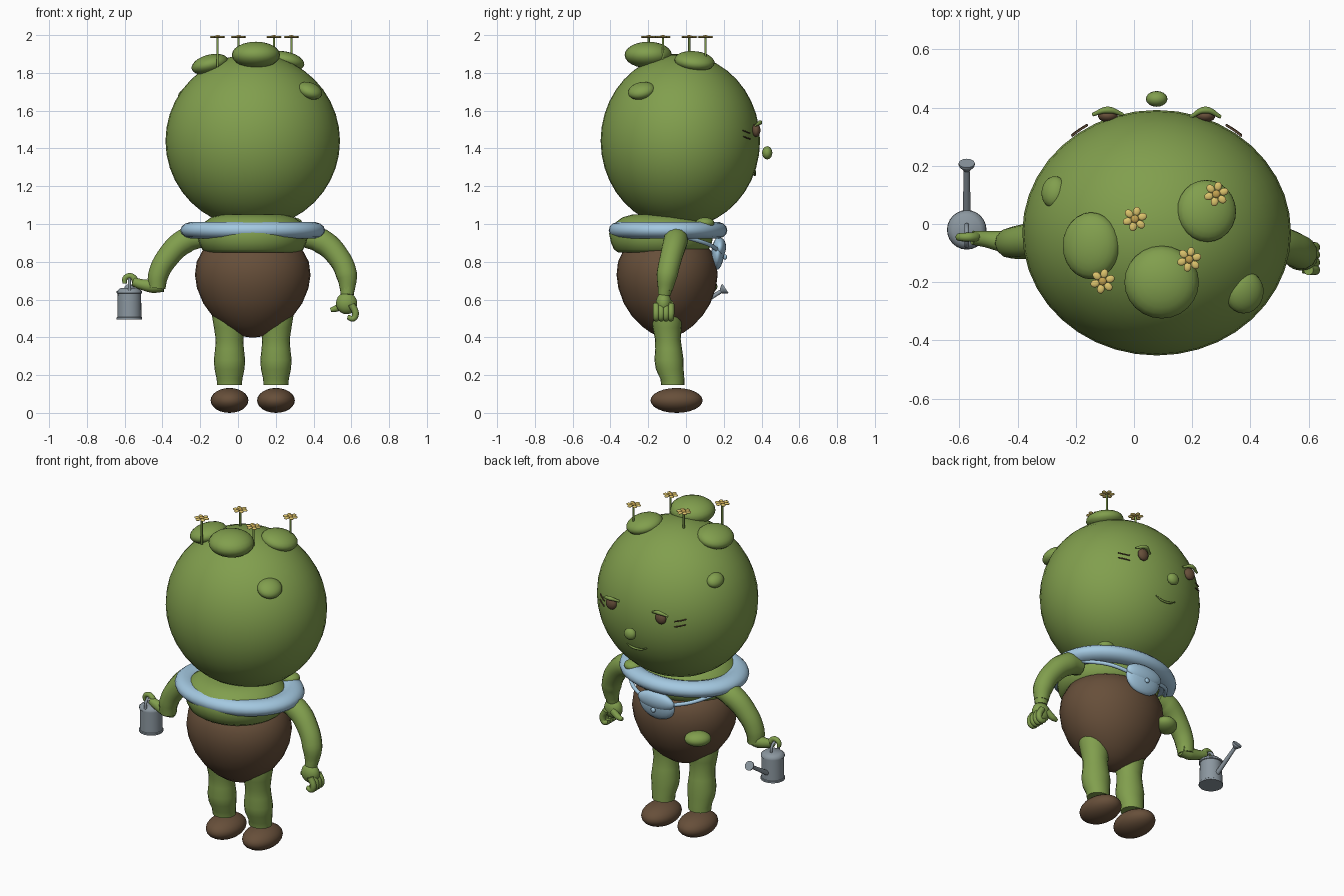
import bpy, math
from mathutils import Vector


def material(name, rgb):
    m = bpy.data.materials.new(name)
    m.diffuse_color = (*rgb, 1)
    return m


GREEN = material("moss green", (0.22, 0.345, 0.075))
BROWN = material("bark brown", (0.135, 0.078, 0.042))
BLUE = material("sky blue", (0.37, 0.58, 0.75))
GREY = material("tin grey", (0.26, 0.31, 0.35))
YELLOW = material("petal yellow", (0.72, 0.55, 0.15))
AMBER = material("pollen amber", (0.55, 0.36, 0.08))


def finish(ob, name, mat, angle=50):
    ob.name = name
    ob.data.materials.clear()
    ob.data.materials.append(mat)
    bpy.ops.object.select_all(action='DESELECT')
    bpy.context.view_layer.objects.active = ob
    ob.select_set(True)
    bpy.ops.object.transform_apply(location=False, rotation=False, scale=True)
    bpy.ops.object.shade_smooth_by_angle(angle=math.radians(angle))
    return ob


def blob(name, loc, radii, mat, rot=(0, 0, 0), seg=24):
    bpy.ops.mesh.primitive_uv_sphere_add(segments=seg, ring_count=seg // 2,
                                         location=loc, rotation=rot)
    ob = bpy.context.object
    ob.scale = radii
    return finish(ob, name, mat)


def lathe(name, loc, profile, mat, sy=1.0, seg=32):
    """Closed solid of revolution from (radius, z, y shift) rows."""
    verts, faces = [], []
    for r, z, *dy in profile:
        for i in range(seg):
            a = math.tau * i / seg
            verts.append((r * math.cos(a), r * sy * math.sin(a) + (dy[0] if dy else 0), z))
    n = len(profile)
    for j in range(n - 1):
        for i in range(seg):
            k = (i + 1) % seg
            faces.append((j * seg + i, j * seg + k, (j + 1) * seg + k, (j + 1) * seg + i))
    faces.append(tuple(reversed(range(seg))))
    faces.append(tuple(range((n - 1) * seg, n * seg)))
    me = bpy.data.meshes.new(name)
    me.from_pydata(verts, [], faces)
    ob = bpy.data.objects.new(name, me)
    ob.location = loc
    bpy.context.collection.objects.link(ob)
    return finish(ob, name, mat)


def tube(name, pts, radii, mat, res=4):
    """Smooth tapered tube through the points."""
    cu = bpy.data.curves.new(name, 'CURVE')
    cu.dimensions = '3D'
    cu.bevel_depth = 1.0
    cu.bevel_resolution = res
    cu.resolution_u = 6
    cu.use_fill_caps = True
    sp = cu.splines.new('BEZIER')
    sp.bezier_points.add(len(pts) - 1)
    if not isinstance(radii, (list, tuple)):
        radii = [radii] * len(pts)
    for bp, p, r in zip(sp.bezier_points, pts, radii):
        bp.co = p
        bp.radius = r
        bp.handle_left_type = bp.handle_right_type = 'AUTO'
    ob = bpy.data.objects.new(name, cu)
    bpy.context.collection.objects.link(ob)
    bpy.ops.object.select_all(action='DESELECT')
    bpy.context.view_layer.objects.active = ob
    ob.select_set(True)
    bpy.ops.object.convert(target='MESH')
    return finish(bpy.context.object, name, mat)


CX = 0.078  # body centre line

# Head and moss lumps
HEAD, HR = Vector((CX, -0.03, 1.44)), Vector((0.462, 0.422, 0.46))
blob("head", HEAD, HR, GREEN, seg=40)
lumps = [((0.095, -0.20, 1.895), (0.128, 0.125, 0.07), (0, 0, 0)),
         ((-0.148, -0.075, 1.845), (0.10, 0.115, 0.052), (0, -0.25, 0)),
         ((0.25, 0.045, 1.862), (0.103, 0.107, 0.05), (-0.1, 0.2, 0)),
         ((0.38, -0.235, 1.705), (0.068, 0.074, 0.042), (0.2, 0.35, 0)),
         ((-0.275, 0.11, 1.68), (0.045, 0.055, 0.035), (-0.2, -0.5, 0))]
for i, (loc, rad, rot) in enumerate(lumps):
    blob(f"head_lump_{i}", loc, rad, GREEN, rot)


def face_point(x, z, out=0.004):
    u, w = (x - HEAD.x) / HR.x, (z - HEAD.z) / HR.z
    return (x, HEAD.y + (HR.y + out) * math.sqrt(1 - u * u - w * w), z)


# Face
blob("nose", (CX, 0.43, 1.377), (0.037, 0.027, 0.035), GREEN, seg=20)
for s in (-1, 1):
    x = CX + s * 0.168
    blob("eye", (x, 0.372, 1.497), (0.034, 0.022, 0.036), BROWN, seg=20)
    tube("eyelid", [(x - 0.052, 0.372 + s * -0.004, 1.522), (x, 0.392, 1.537),
                    (x + 0.052, 0.372 - s * 0.004, 1.522)], [0.006, 0.012, 0.006], GREEN)
    for z in (1.455, 1.487):
        ends = [face_point(CX + s * d, z + dz, 0.012)
                for d, dz in ((0.238, -0.006), (0.265, 0), (0.292, 0.008))]
        tube("whisker", ends, 0.0035, BROWN, 2)
tube("mouth", [face_point(CX + d, z, 0.006) for d, z in
               ((-0.068, 1.282), (-0.03, 1.265), (0.03, 1.262), (0.068, 1.275))],
     [0.003, 0.006, 0.006, 0.003], GREEN)

# Flowers on top
for fx, fy in ((0.003, 0.017), (0.283, 0.103), (0.19, -0.122), (-0.108, -0.197)):
    tube("flower_stem", [(fx, fy, 1.83), (fx, fy, 1.985)], 0.006, GREEN, 2)
    blob("flower_center", (fx, fy, 1.993), (0.014, 0.014, 0.007), AMBER, seg=12)
    for k in range(6):
        a = math.tau * k / 6 + 0.3
        blob("petal", (fx + 0.027 * math.cos(a), fy + 0.027 * math.sin(a), 1.99),
             (0.016, 0.013, 0.006), YELLOW, (0, 0, a), seg=12)

# Torso, trousers and collar
lathe("chest", (CX, -0.13, 0), [(0.245, 0.85), (0.267, 0.865), (0.284, 0.90), (0.295, 0.95),
                                (0.27, 1.00), (0.22, 1.035), (0.165, 1.05)], GREEN, 0.94)
lathe("trousers", (CX, -0.10, 0),
      [(0.005, 0.398), (0.05, 0.405), (0.10, 0.425), (0.155, 0.46), (0.215, 0.515),
       (0.262, 0.58), (0.295, 0.66), (0.306, 0.73), (0.297, 0.80), (0.265, 0.86),
       (0.20, 0.91)], BROWN, 0.875)
bpy.ops.mesh.primitive_torus_add(major_radius=0.315, minor_radius=0.068, major_segments=40,
                                 minor_segments=14, location=(CX, -0.095, 0.967))
collar = bpy.context.object
collar.scale = (1, 0.82, 0.66)
finish(collar, "collar_ring", BLUE)
blob("shoulder_lump", (0.29, 0.10, 1.005), (0.05, 0.05, 0.03), GREEN)
blob("hip_lump", (-0.15, 0.10, 0.67), (0.075, 0.06, 0.042), GREEN, (0, 0, 0.7))

# Pouch with flap, button and straps
blob("pouch", (CX, 0.168, 0.845), (0.118, 0.034, 0.088), BLUE, (-0.08, 0, 0))
blob("pouch_flap", (CX, 0.178, 0.873), (0.122, 0.034, 0.055), BLUE, (-0.08, 0, 0))
blob("pouch_button", (CX, 0.207, 0.825), (0.015, 0.01, 0.015), BLUE, seg=12)
for s in (-1, 1):
    tube("strap", [(CX + s * 0.30, 0.0, 0.93), (CX + s * 0.20, 0.12, 0.892),
                   (CX + s * 0.09, 0.168, 0.862)], 0.011, BLUE)

# Legs and shoes
leg = [(0.066, 0.148, 0.01), (0.068, 0.18, 0.008), (0.079, 0.23, -0.006), (0.083, 0.28, -0.01),
       (0.076, 0.34, -0.012), (0.073, 0.39, -0.016), (0.082, 0.45, -0.02), (0.092, 0.51, -0.02),
       (0.085, 0.58, -0.02)]
for s in (-1, 1):
    x = CX + s * 0.123
    lathe("leg", (x, -0.08, 0), leg, GREEN, 0.93, 20)
    blob("shoe", (x, -0.05, 0.066), (0.10, 0.138, 0.066), BROWN)

# Hanging arm with hand
tube("hanging_arm", [(0.36, -0.05, 0.93), (0.44, -0.055, 0.91), (0.535, -0.08, 0.82),
                     (0.575, -0.10, 0.73), (0.58, -0.11, 0.65)],
     [0.055, 0.066, 0.06, 0.057, 0.04], GREEN)
tube("hanging_wrist", [(0.58, -0.11, 0.665), (0.578, -0.115, 0.625)], [0.04, 0.035], GREEN)
blob("palm", (0.575, -0.118, 0.58), (0.056, 0.042, 0.058), GREEN, (0, -0.2, 0))
for k in range(4):
    y = -0.158 + 0.026 * k
    tube("finger", [(0.60, y, 0.575), (0.622, y, 0.525), (0.61, y, 0.50), (0.58, y, 0.508)],
         [0.018, 0.018, 0.016, 0.012], GREEN)
tube("thumb", [(0.56, -0.09, 0.58), (0.52, -0.085, 0.553), (0.49, -0.085, 0.545)],
     [0.022, 0.018, 0.011], GREEN)

# Bent arm holding the can
tube("bent_arm", [(-0.20, -0.05, 0.93), (-0.28, -0.05, 0.91), (-0.375, -0.06, 0.82),
                  (-0.422, -0.065, 0.73), (-0.43, -0.065, 0.66)],
     [0.055, 0.066, 0.06, 0.054, 0.046], GREEN)
tube("bent_forearm", [(-0.395, -0.065, 0.675), (-0.45, -0.06, 0.672), (-0.51, -0.052, 0.68),
                      (-0.555, -0.047, 0.695)], [0.034, 0.037, 0.028, 0.024], GREEN)
tube("gripping_hand", [(-0.54, -0.045, 0.69), (-0.556, -0.045, 0.718), (-0.576, -0.045, 0.725),
                       (-0.598, -0.045, 0.712), (-0.60, -0.045, 0.685)],
     [0.02, 0.016, 0.015, 0.014, 0.011], GREEN)

# Watering can
WX, WY = -0.575, -0.02
lathe("can_body", (WX, WY, 0), [(0.068, 0.495), (0.068, 0.505), (0.064, 0.508), (0.062, 0.632),
                                (0.067, 0.634), (0.067, 0.644), (0.048, 0.66)], GREY, 1, 24)
tube("can_handle", [(WX, -0.075, 0.645), (WX, -0.07, 0.69), (WX, -0.04, 0.71),
                    (WX, -0.01, 0.69), (WX, -0.005, 0.645)], 0.008, GREY)
tube("can_spout", [(WX, 0.03, 0.545), (WX, 0.195, 0.65)], [0.014, 0.010], GREY)
tube("can_rose", [(WX, 0.185, 0.643), (WX, 0.203, 0.655), (WX, 0.209, 0.659)],
     [0.012, 0.028, 0.028], GREY)
